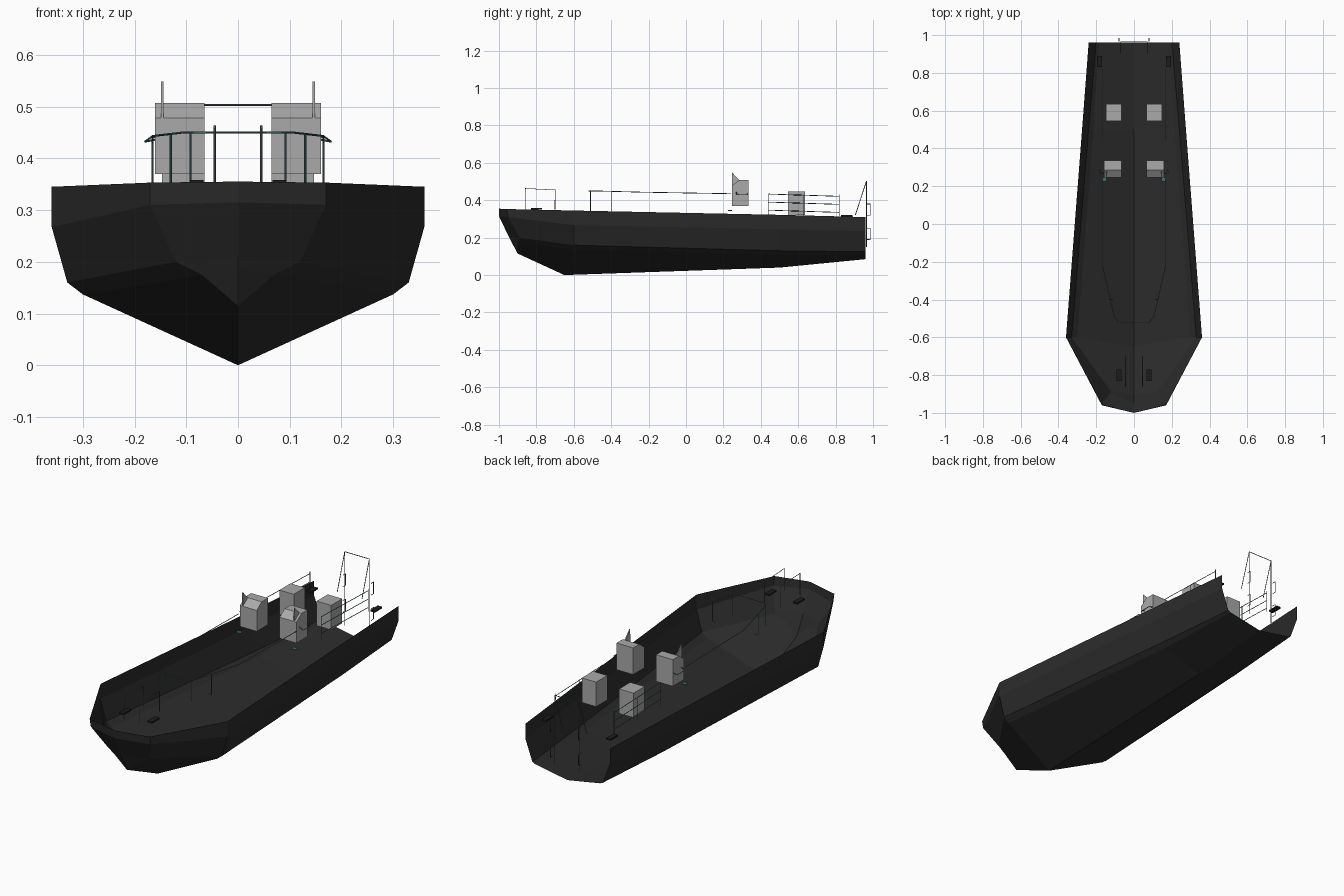
import bpy
import bmesh

default_cube = bpy.data.objects.get("Cube")
if default_cube:
    bpy.data.objects.remove(default_cube, do_unlink=True)


def make_material(name, red, green, blue):
    material = bpy.data.materials.new(name)
    material.use_nodes = True
    colour = (red, green, blue, 1)
    material.diffuse_color = colour
    material.node_tree.nodes["Principled BSDF"].inputs["Base Color"].default_value = colour
    return material


hull_black = make_material("hull black", .024, .024, .024)
fitting_black = make_material("fitting black", .012, .012, .012)
box_grey = make_material("box grey", .4, .4, .4)
rail_teal = make_material("rail teal", .06, .16, .16)
rail_grey = make_material("rail grey", .12, .12, .12)


def add_mesh(name, bm, material, mirrored=False):
    bmesh.ops.recalc_face_normals(bm, faces=bm.faces[:])
    mesh = bpy.data.meshes.new(name)
    bm.to_mesh(mesh)
    bm.free()
    mesh.materials.append(material)
    part = bpy.data.objects.new(name, mesh)
    bpy.context.collection.objects.link(part)
    if mirrored:
        mirror = part.modifiers.new("mirror", "MIRROR")
        mirror.use_clip = True
    return part


def add_extrusion(name, profile, x_start, x_end, material):
    """Extrude a side profile of (y, z) points across x, then mirror it."""
    bm = bmesh.new()
    face = bm.faces.new([bm.verts.new((x_start, y, z)) for y, z in profile])
    result = bmesh.ops.extrude_face_region(bm, geom=[face])
    moved = [item for item in result["geom"] if isinstance(item, bmesh.types.BMVert)]
    bmesh.ops.translate(bm, verts=moved, vec=(x_end - x_start, 0, 0))
    return add_mesh(name, bm, material, mirrored=True)


def add_block(name, x_range, y_range, z_range, material):
    (front, back), (low, high) = y_range, z_range
    profile = [(front, low), (back, low), (back, high), (front, high)]
    return add_extrusion(name, profile, *x_range, material)


def add_tubes(name, paths, material, mirrored=True, radius=.002):
    """Thin square-section tubes along point paths."""
    curve = bpy.data.curves.new(name, "CURVE")
    curve.dimensions = "3D"
    curve.bevel_depth = radius
    curve.bevel_resolution = 0
    curve.use_fill_caps = True
    for path in paths:
        spline = curve.splines.new("POLY")
        spline.points.add(len(path) - 1)
        for point, place in zip(spline.points, path):
            point.co = (*place, 1)
    curve.materials.append(material)
    part = bpy.data.objects.new(name, curve)
    bpy.context.collection.objects.link(part)
    if mirrored:
        part.modifiers.new("mirror", "MIRROR").use_mirror_merge = False
    return part


# Open hull shell: each station runs keel, bilge, chine, knuckle, gunwale
stations = [
    [(0, -.9, .115), (0, -.94, .19), (0, -.95, .21), (0, -1, .315), (0, -1, .355)],
    [(0, -.9, .115), (.07, -.9, .175), (.12, -.89, .2), (.17, -.95, .31), (.17, -.96, .353)],
    [(0, -.65, 0), (.3, -.6, .137), (.33, -.6, .16), (.36, -.6, .267), (.36, -.6, .345)],
    [(0, .5, .04), (.215, .5, .11), (.24, .5, .13), (.275, .5, .245), (.275, .5, .322)],
    [(0, .96, .085), (.185, .96, .118), (.2, .96, .125), (.24, .96, .235), (.24, .96, .31)],
]
hull = bmesh.new()
grid = [[hull.verts.new(place) for place in station] for station in stations]
for fore, aft in zip(grid, grid[1:]):
    for row in range(len(fore) - 1):
        hull.faces.new((fore[row], aft[row], aft[row + 1], fore[row + 1]))
bmesh.ops.remove_doubles(hull, verts=hull.verts[:], dist=.0001)
add_mesh("hull", hull, hull_black, mirrored=True)

# Consoles with a sloped front, a fin on top, and boxes behind them
console = [(.245, .37), (.335, .37), (.335, .507), (.285, .507), (.245, .478)]
add_extrusion("console", console, .065, .16, box_grey)
add_extrusion("console_fin", [(.245, .478), (.285, .507), (.247, .548)], .144, .149, box_grey)
add_block("aft_box", (.065, .147), (.545, .635), (.32, .446), box_grey)

# Deck cleats and pads
add_block("bow_cleat", (.067, .093), (-.83, -.77), (.35, .358), fitting_black)
add_block("stern_cleat", (.17, .195), (.83, .89), (.312, .32), fitting_black)
add_block("side_step", (.145, .17), (.225, .245), (.343, .347), rail_teal)

# Forward handrail wrapping the open well
half_rail = [(.165, .24, .435), (.165, -.23, .443), (.105, -.49, .45), (.08, -.52, .45)]
mirrored_half = [(-x, y, z) for x, y, z in reversed(half_rail)]
add_tubes("forward_rail", [half_rail + mirrored_half], rail_teal, mirrored=False)
add_tubes("forward_rail_post", [
    [(.092, -.51, .34), (.092, -.51, .45)],
    [(.13, -.4, .345), (.13, -.4, .447)],
    [(.13, -.4, .345), (.11, -.4, .345)],
], rail_teal)

# Grab rail beside each console
add_tubes("console_grab_rail", [
    [(.155, .27, .437), (.165, .27, .443), (.18, .27, .432), (.18, .33, .432), (.155, .33, .437)],
], rail_teal)

# Aft side rails: three bars on three posts
side = .165
bars = [[(side, .44, z), (side, .82, z - .012)] for z in (.433, .39, .347)]
posts = [[(side, y, .315), (side, y, .43)] for y in (.44, .63, .82)]
add_tubes("aft_side_rail", bars + posts, rail_teal)

# Bow grab rails
add_tubes("bow_rail", [
    [(.045, -.86, .35), (.045, -.86, .463), (.045, -.7, .455), (.045, -.7, .35)],
], rail_grey)

# Stern frame with crossbar, raking struts and fender hooks
leg = [(.07, .965, .15), (.07, .965, .503)]
strut = [(.07, .905, .32), (.07, .965, .503)]
add_tubes("stern_frame", [leg, strut], rail_grey)
add_tubes("stern_crossbar", [[(-.07, .965, .503), (.07, .965, .503)]], rail_grey, mirrored=False)
hooks = [[(.08, .965, z), (.08, .985, z), (.08, .985, z + .06), (.08, .965, z + .06)]
         for z in (.19, .32)]
add_tubes("stern_hook", hooks, rail_grey)
